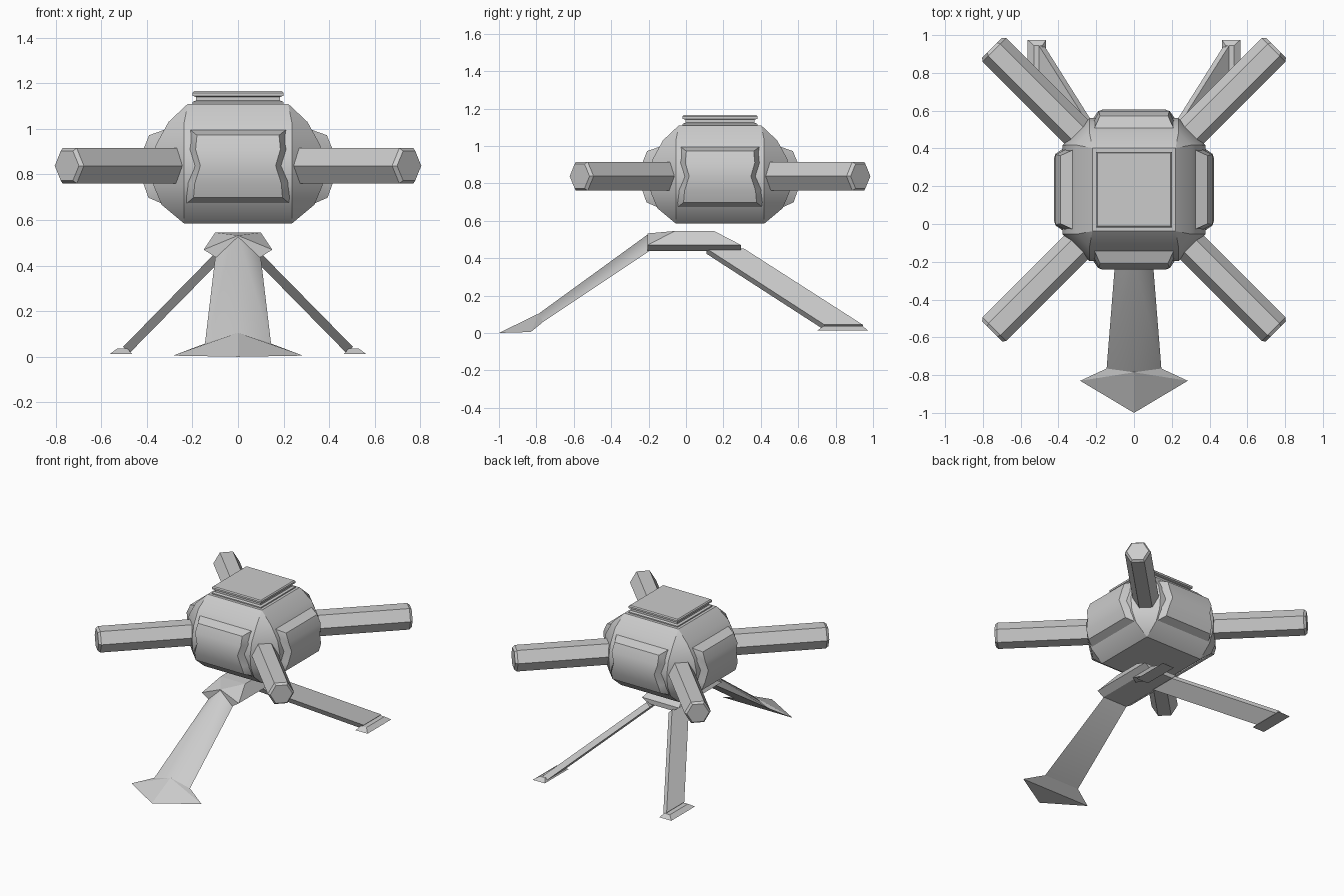
import bpy, bmesh, math
from mathutils import Vector, Matrix

old = bpy.data.objects.get("Cube")
if old:
    bpy.data.objects.remove(old, do_unlink=True)

grey = bpy.data.materials.new("light_grey")
grey.use_nodes = True
colour = (0.6, 0.6, 0.6, 1)
grey.diffuse_color = colour
grey.node_tree.nodes["Principled BSDF"].inputs["Base Color"].default_value = colour

CENTRE = Matrix.Translation((0, 0.182, 0))


def finish(name, bm, matrix=Matrix(), smooth=None):
    bmesh.ops.remove_doubles(bm, verts=bm.verts, dist=0.0005)
    bmesh.ops.recalc_face_normals(bm, faces=bm.faces)
    mesh = bpy.data.meshes.new(name)
    bm.to_mesh(mesh)
    bm.free()
    mesh.transform(matrix)
    mesh.materials.append(grey)
    ob = bpy.data.objects.new(name, mesh)
    bpy.context.collection.objects.link(ob)
    if smooth:
        bpy.ops.object.select_all(action='DESELECT')
        ob.select_set(True)
        bpy.context.view_layer.objects.active = ob
        bpy.ops.object.shade_smooth_by_angle(angle=math.radians(smooth))
    return ob


def hull(name, points, mirror=True, smooth=None):
    """Convex solid; points off the centre plane are mirrored in x."""
    bm = bmesh.new()
    for x, y, z in points:
        bm.verts.new((x, y, z))
        if mirror and x:
            bm.verts.new((-x, y, z))
    bmesh.ops.convex_hull(bm, input=bm.verts)
    bmesh.ops.dissolve_limit(bm, angle_limit=0.01, verts=bm.verts, edges=bm.edges)
    return finish(name, bm, smooth=smooth)


def loft(name, rings, closed, matrix=Matrix(), smooth=None):
    bm = bmesh.new()
    rows = [[bm.verts.new(p) for p in ring] for ring in rings]
    n = len(rows[0])
    for a, b in zip(rows, rows[1:]):
        for i in range(n if closed else n - 1):
            j = (i + 1) % n
            bm.faces.new((a[i], a[j], b[j], b[i]))
    if closed:
        bm.faces.new(rows[0])
        bm.faces.new(rows[-1])
    return finish(name, bm, matrix, smooth)


# Barrel-shaped body with chamfered corners that close at the top
def plan(z, h, w):
    return [(h, -w, z), (h, w, z), (w, h, z), (-w, h, z),
            (-h, w, z), (-h, -w, z), (-w, -h, z), (w, -h, z)]


body = [(0.585, 0.237), (0.667, 0.335), (0.75, 0.37), (0.838, 0.378),
        (0.93, 0.36), (1.03, 0.305), (1.11, 0.22)]
loft("body", [plan(z, h, min(h, 0.236)) for z, h in body], True, CENTRE, 28)

# Hatch on top: narrow neck below a thin slab
hatch = [(1.105, 0.2), (1.118, 0.2), (1.124, 0.185), (1.14, 0.185),
         (1.145, 0.2), (1.158, 0.2), (1.165, 0.193)]
loft("top_hatch", [[(h, -h, z), (h, h, z), (-h, h, z), (-h, -h, z)]
                   for z, h in hatch], True, CENTRE)

# Raised side panels, pinched at mid height: z, outer half, inner half, base, face
panel = [(0.995, 0.21, 0.21, 0.32, 0.325), (0.972, 0.21, 0.18, 0.33, 0.39),
         (0.91, 0.218, 0.186, 0.35, 0.415), (0.838, 0.195, 0.165, 0.365, 0.424),
         (0.76, 0.228, 0.19, 0.36, 0.415), (0.698, 0.232, 0.195, 0.34, 0.393),
         (0.668, 0.232, 0.232, 0.32, 0.325)]
rings = [[(-o, -b, z), (-i, -f, z), (i, -f, z), (o, -b, z)]
         for z, o, i, b, f in panel]
for k, side in enumerate(("front", "left", "back", "right")):
    loft(side + "_panel", rings, False,
         CENTRE @ Matrix.Rotation(k * math.pi / 2, 4, 'Z'), 33)

# Hexagonal arms on the four corners, with bevelled tips
arm = [(0.3, 0.089), (1.045, 0.089), (1.062, 0.075)]
for k, corner in enumerate(("back_left", "back_right", "front_right", "front_left")):
    turns = [i * math.pi / 3 for i in range(6)]
    hexes = [[(d, r * math.cos(a), 0.838 + r * math.sin(a)) for a in turns]
             for d, r in arm]
    loft(corner + "_arm", hexes, True,
         CENTRE @ Matrix.Rotation(math.pi / 4 + k * math.pi / 2, 4, 'Z'))

# Faceted hub of the stand
hull("stand_hub", [(0.15, -0.205, 0.47), (0.15, 0.295, 0.47),
                   (0.1, -0.205, 0.437), (0.1, 0.295, 0.437),
                   (0, -0.205, 0.532), (0.1, -0.06, 0.545), (0.1, 0.15, 0.545)])

# Wide ridged front leg and its arrow-shaped foot
knee = [(0, -0.785, 0.105), (0.145, -0.765, 0.058)]
hull("front_leg", [(0, -0.2, 0.53), (0.1, -0.2, 0.435)] + knee, smooth=70)
hull("front_foot", knee + [(0.285, -0.83, 0.005), (0, -1, 0)])

# Thin slanted rear legs with small flat feet
for side, s in (("left", 1), ("right", -1)):
    board = []
    for x, z, y0, y1 in ((0.09, 0.437, 0.11, 0.31), (0.49, 0.03, 0.74, 0.945)):
        for dx in (-0.014, 0.014):
            for y in (y0, y1):
                board.append((s * (x + dx), y, z + dx))
    hull("rear_" + side + "_leg", board, mirror=False)
    foot = [(s * x, y, z) for x, y, z in
            [(0.465, 0.7, 0.012), (0.563, 0.7, 0.012), (0.465, 0.975, 0.012),
             (0.563, 0.975, 0.012), (0.485, 0.735, 0.036), (0.53, 0.735, 0.036),
             (0.485, 0.945, 0.036), (0.53, 0.945, 0.036)]]
    hull("rear_" + side + "_foot", foot, mirror=False)
